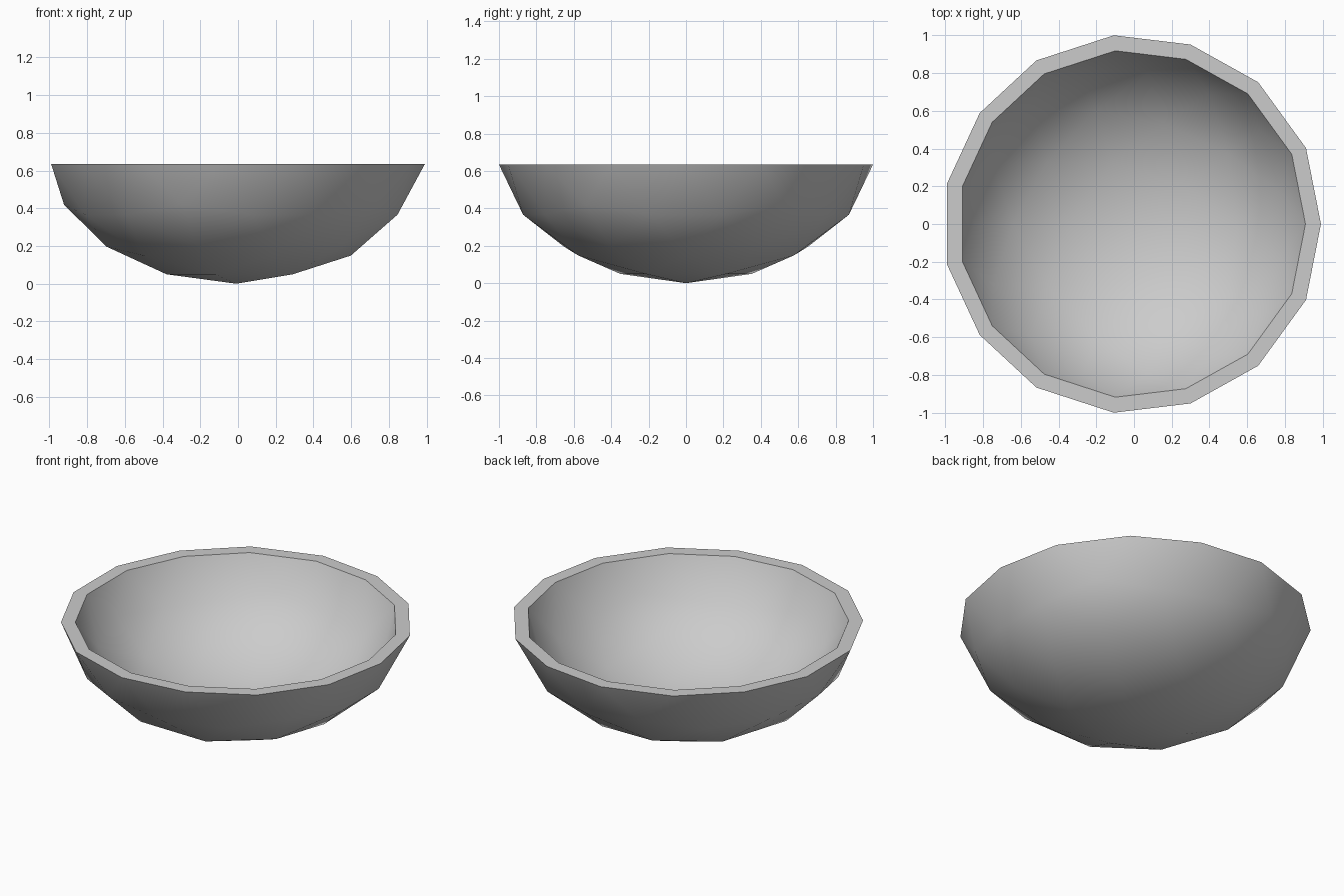
import bpy, bmesh
from math import sin, cos, radians

if "Cube" in bpy.data.objects:
    bpy.data.objects.remove(bpy.data.objects["Cube"])

RIM = 0.635      # rim height
CX = -0.009      # axis offset that centres the odd-sided rim
bm = bmesh.new()


def ring(r, z, start, offsets=(0,)):
    """Five-fold ring of vertices, as on a geodesic dome."""
    for k in range(5):
        for o in offsets:
            a = radians(start + 72 * k + o)
            bm.verts.new((r * cos(a), r * sin(a), z))


# Outer shell: geodesic rings from the base point up to the rim
bm.verts.new((0, 0, 0))
ring(0.370, 0.050, 36)
ring(0.687, 0.196, 36)
ring(0.607, 0.149, 0)
ring(0.913, 0.418, 36)
ring(0.875, 0.366, 0, (-12.4, 12.4))
ring(1.000, RIM, 0)
ring(1.005, RIM, 0, (-23.6, 23.6))
bmesh.ops.convex_hull(bm, input=bm.verts[:])
bm.verts.index_update()
points = [v.co.copy() for v in bm.verts]
faces = [[v.index for v in f.verts] for f in bm.faces]
bm.free()

# Open the top
on_rim = [p.z > RIM - 1e-4 for p in points]
faces = [f for f in faces if not all(on_rim[i] for i in f)]

# Rim edges: those used by only one remaining face
pairs = [frozenset((f[i], f[i - 1])) for f in faces for i in range(len(f))]
rim_edges = [tuple(e) for e in pairs if pairs.count(e) == 1]


def inner_point(p, rim):
    """Shrink toward the rim centre while keeping the rim level."""
    z = p.z if rim else 0.70 + (p.z - 0.70) * 0.918
    return (p.x * 0.918, p.y * 0.918, z)


# Outer shell, inner shell and the flat rim between them
n = len(points)
verts = [tuple(p) for p in points]
verts += [inner_point(p, r) for p, r in zip(points, on_rim)]
inner = [[i + n for i in reversed(f)] for f in faces]
rim = [[a, b, b + n, a + n] for a, b in rim_edges]

mesh = bpy.data.meshes.new("bowl")
mesh.from_pydata([(x + CX, y, z) for x, y, z in verts], [], faces + inner + rim)
bm = bmesh.new()
bm.from_mesh(mesh)
bmesh.ops.recalc_face_normals(bm, faces=bm.faces[:])
bm.to_mesh(mesh)
bm.free()
bowl = bpy.data.objects.new("bowl", mesh)
bpy.context.collection.objects.link(bowl)

# Smooth shell with crisp rim edges
bpy.context.view_layer.objects.active = bowl
bowl.select_set(True)
bpy.ops.object.shade_smooth_by_angle(angle=radians(45))
